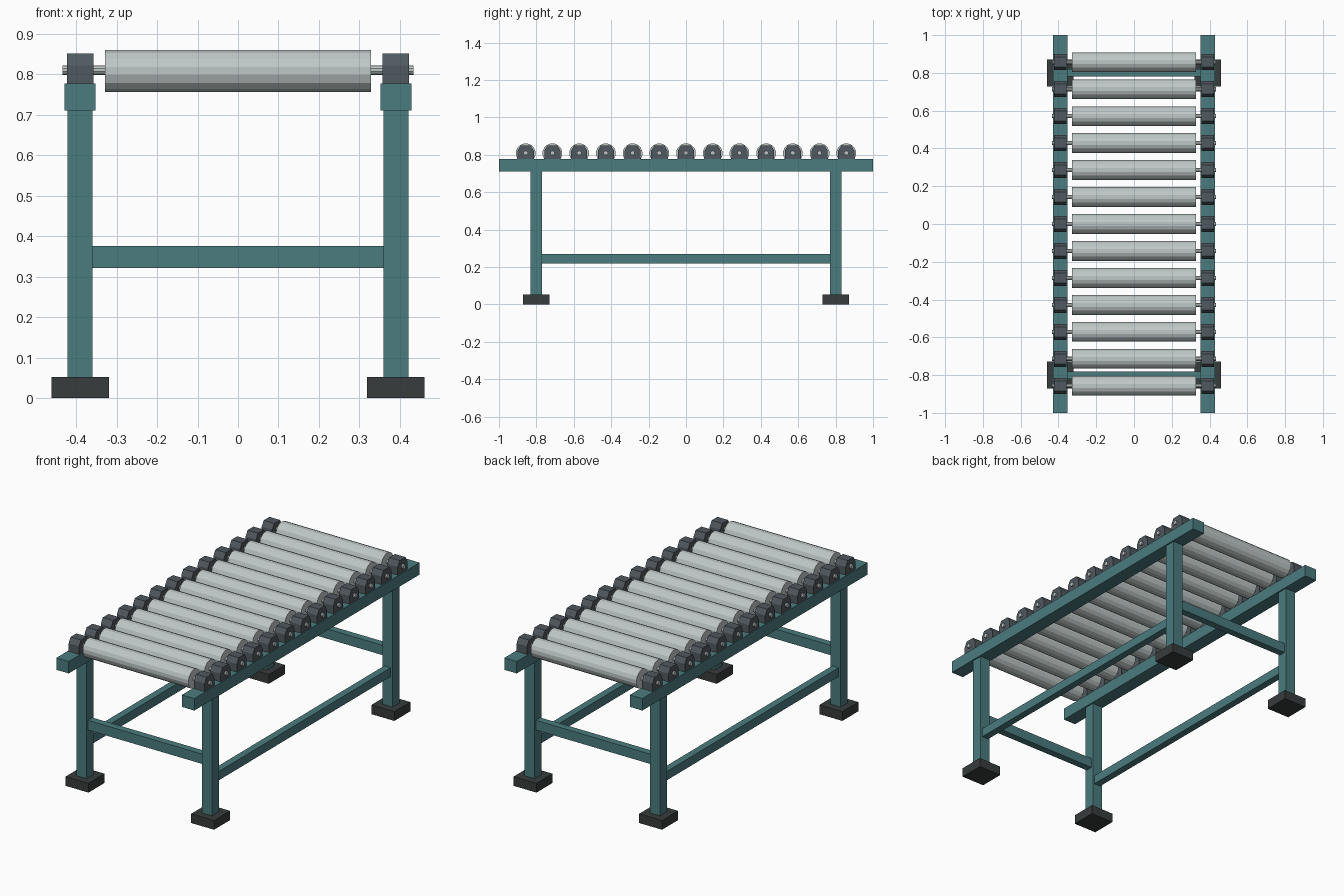
import bpy, bmesh
from math import pi
from mathutils import Matrix

if "Cube" in bpy.data.objects:
    bpy.data.objects.remove(bpy.data.objects["Cube"])


def material(name, rgb):
    m = bpy.data.materials.new(name)
    m.diffuse_color = (*rgb, 1)
    m.use_nodes = True
    m.node_tree.nodes["Principled BSDF"].inputs["Base Color"].default_value = m.diffuse_color
    return m


TEAL = material("teal_paint", (0.07, 0.20, 0.21))
STEEL = material("roller_steel", (0.52, 0.58, 0.57))
IRON = material("dark_iron", (0.08, 0.10, 0.115))
RUBBER = material("black_rubber", (0.04, 0.045, 0.045))


def finish(name, bm, mat):
    bmesh.ops.recalc_face_normals(bm, faces=bm.faces)
    me = bpy.data.meshes.new(name)
    bm.to_mesh(me)
    bm.free()
    me.materials.append(mat)
    ob = bpy.data.objects.new(name, me)
    bpy.context.collection.objects.link(ob)
    return ob


def box(name, x, y, z, mat):
    """Box from (min, max) ranges on each axis."""
    bm = bmesh.new()
    size = Matrix.Diagonal((x[1] - x[0], y[1] - y[0], z[1] - z[0], 1))
    mid = Matrix.Translation((sum(x) / 2, sum(y) / 2, sum(z) / 2))
    bmesh.ops.create_cube(bm, size=1, matrix=mid @ size)
    return finish(name, bm, mat)


def rod(name, radius, half_length, y, z, sides, mat):
    """Faceted cylinder lying along x, with a flat facet on top."""
    bm = bmesh.new()
    turn = Matrix.Rotation(pi / 2, 4, 'Y') @ Matrix.Rotation(pi / sides, 4, 'Z')
    bmesh.ops.create_cone(bm, cap_ends=True, segments=sides, radius1=radius,
                          radius2=radius, depth=2 * half_length,
                          matrix=Matrix.Translation((0, y, z)) @ turn)
    return finish(name, bm, mat)


def bearing(name, x, y):
    """Bearing block with chamfered top, extruded along x."""
    profile = [(-.043, .777), (.043, .777), (.043, .822),
               (.026, .851), (-.026, .851), (-.043, .822)]
    bm = bmesh.new()
    face = bm.faces.new([bm.verts.new((x - .0325, y + py, pz)) for py, pz in profile])
    ext = bmesh.ops.extrude_face_region(bm, geom=[face])
    verts = [v for v in ext["geom"] if isinstance(v, bmesh.types.BMVert)]
    bmesh.ops.translate(bm, verts=verts, vec=(.065, 0, 0))
    # extrusion keeps the source face as the closing cap
    return finish(name, bm, IRON)


def around(c, half):
    return (c - half, c + half)


# Frame: rails, legs, feet and stretchers
for sx, side in ((-1, "left"), (1, "right")):
    x = .39 * sx
    box(f"{side}_rail", around(x, .0385), (-1, 1), (.71, .777), TEAL)
    box(f"{side}_stretcher", around(x, .02), (-.77, .77), (.22, .27), TEAL)
    for sy, end in ((-1, "front"), (1, "back")):
        y = .8 * sy
        box(f"{end}_{side}_leg", around(x, .031), around(y, .031), (.05, .71), TEAL)
        box(f"{end}_{side}_foot", around(x, .071), around(y, .071), (0, .052), RUBBER)

for sy, end in ((-1, "front"), (1, "back")):
    box(f"{end}_crossbar", (-.36, .36), around(.8 * sy, .02), (.321, .376), TEAL)

# Roller bed: thirteen rollers with shafts and bearing blocks
for i in range(13):
    y = -.857 + i * .857 / 6
    rod(f"roller_{i + 1}", .053, .328, y, .808, 16, STEEL)
    rod(f"shaft_{i + 1}", .012, .434, y, .81, 10, STEEL)
    for sx, side in ((-1, "left"), (1, "right")):
        bearing(f"{side}_bearing_{i + 1}", .39 * sx, y)
